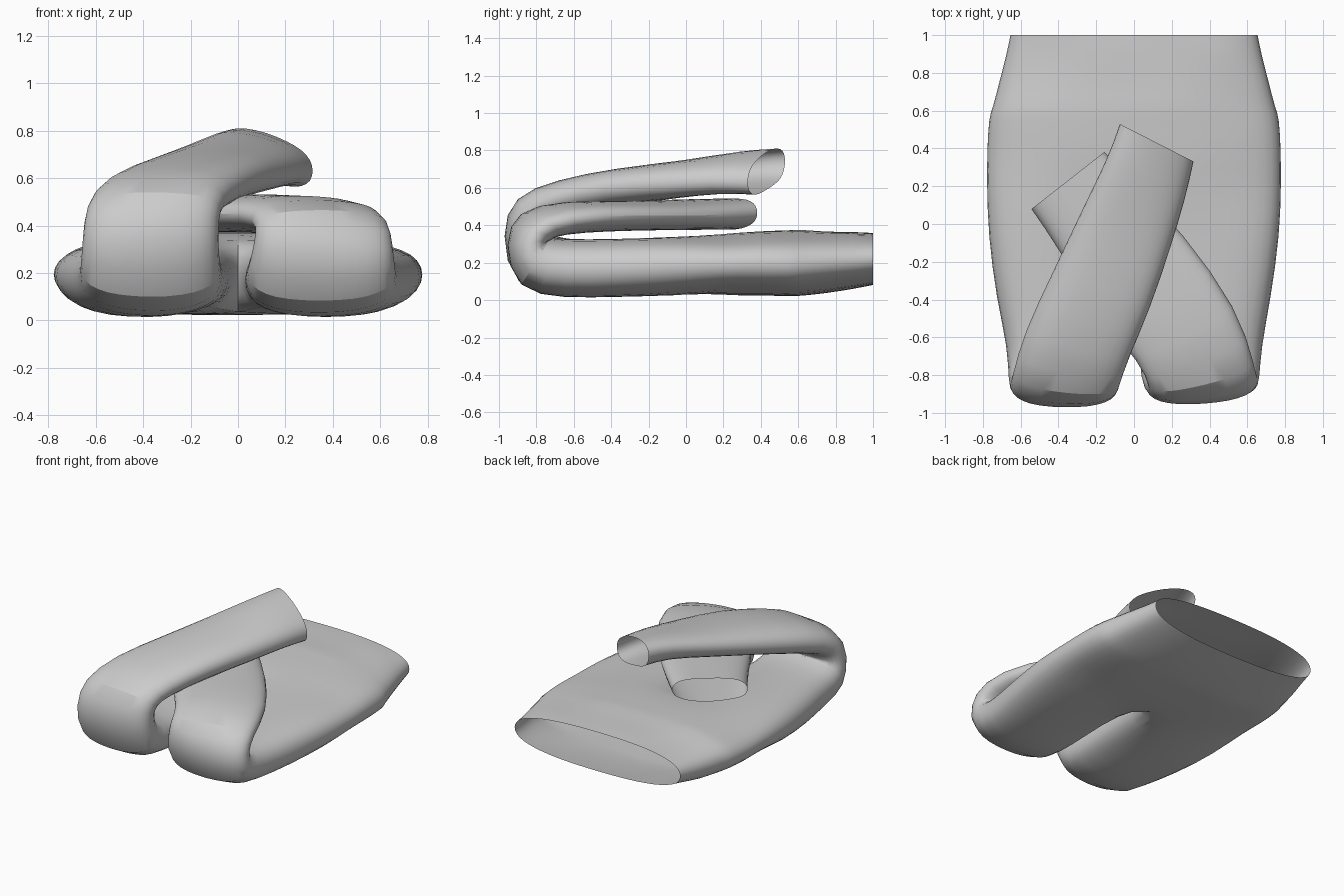
import bpy, bmesh
from math import sin, cos, pi, radians
from mathutils import Vector, noise

cube = bpy.data.objects.get("Cube")
if cube:
    bpy.data.objects.remove(cube, do_unlink=True)

HIP_SIDES = 24
HALF = HIP_SIDES // 2
LEG_SIDES = HALF + 4


def soft(value, power=0.8):
    """Round a circle coordinate out towards a soft box."""
    return (1 if value >= 0 else -1) * abs(value) ** power


def bridge(bm, a, b):
    n = len(a)
    for i in range(n):
        j = (i + 1) % n
        bm.faces.new((a[i], a[j], b[j], b[i]))


def hip_ring(bm, y, half_width, low, high):
    """Ring around the y axis, starting at the top centre."""
    ring = []
    for i in range(HIP_SIDES):
        a = 2 * pi * i / HIP_SIDES
        z = (low + high) / 2 + soft(cos(a)) * (high - low) / 2
        ring.append(bm.verts.new((half_width * soft(sin(a)), y, z)))
    return ring


def leg_ring(bm, side, x, y, z, half_width, half_height, yaw, pitch, roll=0):
    """Ring across a leg; pitch 0 runs forward, 90 up, 180 back again."""
    yaw, pitch, roll = radians(yaw), radians(pitch), radians(roll)
    wide = Vector((cos(yaw) * cos(roll), sin(yaw) * cos(roll), sin(roll)))
    ahead = Vector((sin(yaw), -cos(yaw), 0))
    tall = Vector((0, 0, cos(pitch))) - ahead * sin(pitch)
    ring = []
    for i in range(LEG_SIDES):
        a = radians(135) - 2 * pi * i / LEG_SIDES
        co = Vector((x, y, z)) + wide * (side * half_width * soft(cos(a)))
        ring.append(bm.verts.new(co + tall * (half_height * soft(sin(a)))))
    return ring


# Hips from waistband to crotch: y, half width, low z, high z
hips = [
    (1.0, 0.66, 0.08, 0.36),
    (0.9, 0.68, 0.06, 0.365),
    (0.75, 0.72, 0.035, 0.37),
    (0.61, 0.755, 0.02, 0.38),
    (0.57, 0.775, 0.02, 0.375),
    (0.38, 0.785, 0.02, 0.37),
    (0.2, 0.785, 0.025, 0.36),
]

# Legs from thigh over the knee to the cuff:
# x, y, z, half width, half height, yaw, pitch, roll
left_leg = [
    (0.40, -0.05, 0.185, 0.38, 0.16, 0, 0),
    (0.38, -0.4, 0.17, 0.35, 0.155, 0, 0),
    (0.35, -0.65, 0.165, 0.33, 0.16, 0, 0),
    (0.35, -0.83, 0.19, 0.32, 0.17, 0, 30),
    (0.36, -0.85, 0.31, 0.30, 0.13, 3, 90),
    (0.36, -0.81, 0.41, 0.29, 0.11, 12, 135),
    (0.30, -0.60, 0.45, 0.30, 0.09, 30, 175),
    (0.02, -0.25, 0.45, 0.32, 0.08, 41, 180),
    (-0.20, 0.05, 0.46, 0.27, 0.08, 40, 180),
    (-0.35, 0.23, 0.46, 0.25, 0.085, 38, 180),
]
right_leg = [
    (-0.40, -0.05, 0.185, 0.38, 0.16, 0, 0),
    (-0.385, -0.4, 0.17, 0.35, 0.155, 0, 0),
    (-0.365, -0.65, 0.17, 0.31, 0.16, 0, 0),
    (-0.37, -0.84, 0.21, 0.30, 0.18, 0, 30),
    (-0.37, -0.86, 0.36, 0.29, 0.135, 0, 90),
    (-0.36, -0.83, 0.48, 0.29, 0.125, -5, 130),
    (-0.31, -0.65, 0.54, 0.29, 0.11, -15, 165),
    (-0.17, -0.35, 0.60, 0.28, 0.105, -22, 180),
    (-0.03, 0.0, 0.65, 0.26, 0.10, -26, 180, -6),
    (0.07, 0.25, 0.69, 0.24, 0.10, -27, 180, -12),
    (0.12, 0.43, 0.69, 0.23, 0.10, -27, 180, -14),
]

bm = bmesh.new()
rings = [hip_ring(bm, *row) for row in hips]
for a, b in zip(rings, rings[1:]):
    bridge(bm, a, b)

# Crotch seam shared by both legs, from bottom to top
seat = rings[-1]
bottom, top = seat[HALF].co, seat[0].co
seam = []
for t in (0.25, 0.5, 0.75):
    co = bottom.lerp(top, t)
    co.y -= 0.1 * sin(pi * t)
    seam.append(bm.verts.new(co))

for side, rows in ((1, left_leg), (-1, right_leg)):
    previous = [seat[side * i % HIP_SIDES] for i in range(HALF + 1)] + seam
    for row in rows:
        ring = leg_ring(bm, side, *row)
        bridge(bm, previous, ring)
        previous = ring

# Gentle unevenness of the cloth
for v in bm.verts:
    if abs(v.co.y) < 0.9:
        v.co.z += 0.015 * noise.noise(v.co * 4)

bmesh.ops.recalc_face_normals(bm, faces=bm.faces)
mesh = bpy.data.meshes.new("folded_leg_trousers")
bm.to_mesh(mesh)
bm.free()
trousers = bpy.data.objects.new("folded_leg_trousers", mesh)
bpy.context.collection.objects.link(trousers)
smooth = trousers.modifiers.new("cloth_smoothing", "SUBSURF")
smooth.levels = smooth.render_levels = 1

bpy.context.view_layer.objects.active = trousers
trousers.select_set(True)
bpy.ops.object.shade_smooth_by_angle(angle=radians(50))
